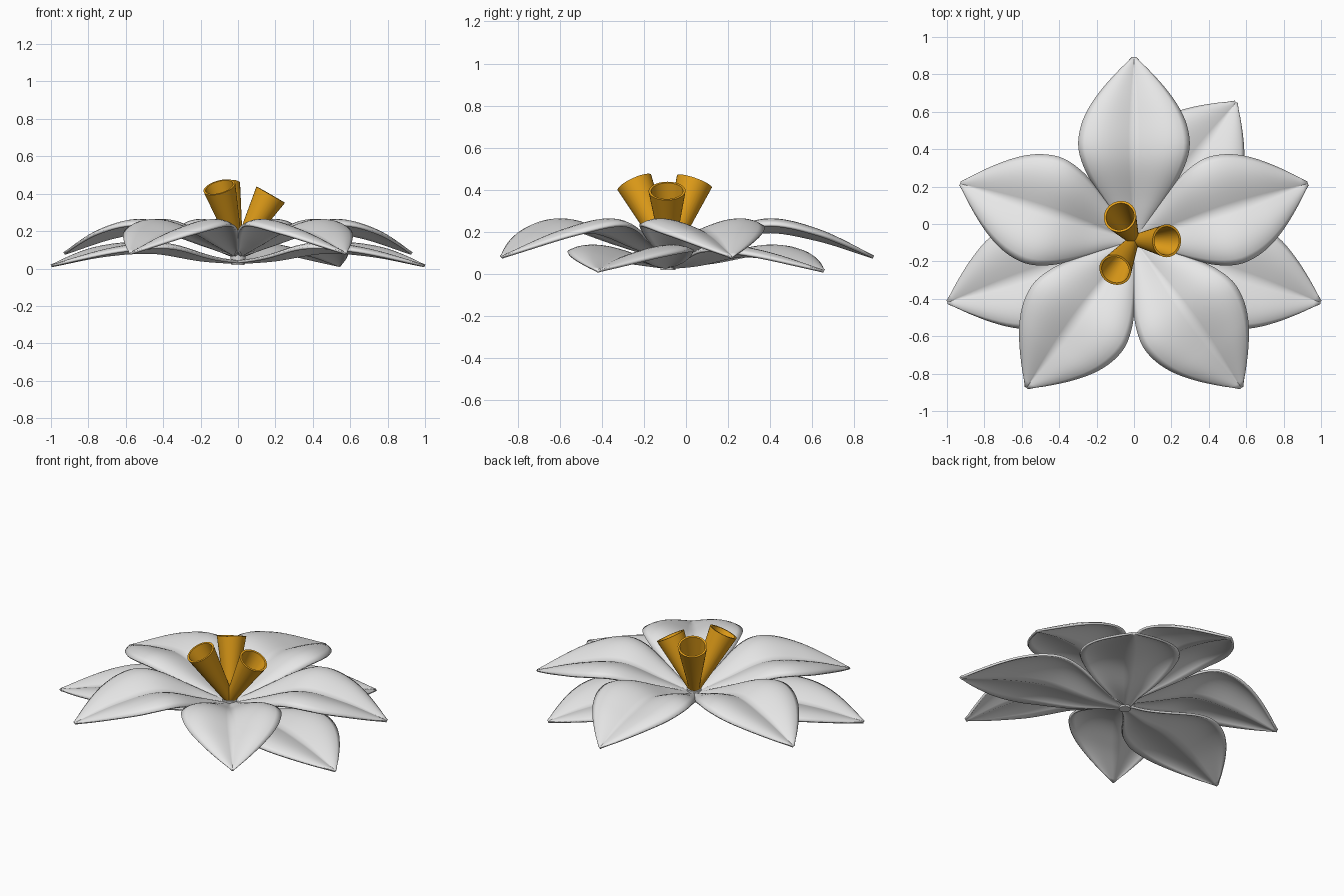
import bpy
import bmesh
import math
from mathutils import Vector, Matrix

old = bpy.data.objects.get("Cube")
if old:
    bpy.data.objects.remove(old)


def material(name, color):
    mat = bpy.data.materials.new(name)
    mat.use_nodes = True
    mat.diffuse_color = color
    bsdf = next(n for n in mat.node_tree.nodes if n.type == 'BSDF_PRINCIPLED')
    bsdf.inputs["Base Color"].default_value = color
    return mat


PETAL = material("petal white", (0.8, 0.8, 0.8, 1))
STAMEN = material("stamen orange", (0.8, 0.36, 0.01, 1))
CENTRE = Vector((0, -0.085, 0))


def curve_at(keys, t):
    """Smooth curve through (t, value) keys."""
    i = max(k for k in range(len(keys) - 1) if keys[k][0] <= t)
    (t0, a), (t1, b) = keys[i], keys[i + 1]

    def slope(k):
        lo, hi = keys[max(k - 1, 0)], keys[min(k + 1, len(keys) - 1)]
        return (hi[1] - lo[1]) / (hi[0] - lo[0])
    h = t1 - t0
    u = (t - t0) / h
    return ((1 + 2 * u) * (1 - u) ** 2 * a + u * (1 - u) ** 2 * h * slope(i)
            + u * u * (3 - 2 * u) * b + u * u * (u - 1) * h * slope(i + 1))


def finish(name, bm, mat, angle):
    bmesh.ops.recalc_face_normals(bm, faces=bm.faces[:])
    mesh = bpy.data.meshes.new(name)
    bm.to_mesh(mesh)
    bm.free()
    mesh.materials.append(mat)
    obj = bpy.data.objects.new(name, mesh)
    bpy.context.collection.objects.link(obj)
    bpy.ops.object.select_all(action='DESELECT')
    obj.select_set(True)
    bpy.context.view_layer.objects.active = obj
    bpy.ops.object.shade_smooth_by_angle(angle=math.radians(angle))
    return obj


# Half width of a petal along its length
WIDTH = [(0, .03), (.1, .075), (.2, .145), (.3, .212), (.4, .265), (.51, .295),
         (.62, .282), (.72, .24), (.82, .172), (.92, .085), (.975, .03), (1, .008)]
UPPER_RISE = [(0, .06), (.2, .125), (.46, .2), (.72, .165), (1, .08)]
LOWER_RISE = [(0, .03), (.2, .045), (.46, .085), (.72, .068), (1, .014)]


def petal(name, angle, length, rise, cup):
    """Cupped leaf shape with a central valley and rolled edges."""
    bm = bmesh.new()
    rows, half = 32, 9
    grid = []
    for i in range(rows + 1):
        t = i / rows
        w, z = curve_at(WIDTH, t), curve_at(rise, t)
        row = []
        for j in range(-half, half + 1):
            s = j / half
            lift = math.sin(math.pi * 0.67 * abs(s)) - 0.35 * abs(s) ** 6
            row.append(bm.verts.new((t * length, s * w, z + cup * w / 0.295 * lift)))
        grid.append(row)
    for a, b in zip(grid, grid[1:]):
        for j in range(2 * half):
            bm.faces.new((a[j], b[j], b[j + 1], a[j + 1]))
    place = Matrix.Translation(CENTRE) @ Matrix.Rotation(math.radians(angle), 4, 'Z')
    bm.transform(place)
    obj = finish(name, bm, PETAL, 50)
    solid = obj.modifiers.new("Thickness", 'SOLIDIFY')
    solid.thickness = 0.014
    solid.offset = 0


# Five upper petals
for k in range(5):
    petal(f"upper_petal_{k + 1}", 18 + 72 * k, 0.975, UPPER_RISE, 0.06)

# Three lower petals in the gaps
for name, angle, length in (("lower_petal_left", -18.5, 1.05),
                            ("lower_petal_back", 53.5, 0.915),
                            ("lower_petal_right", 198.5, 1.05)):
    petal(name, angle, length, LOWER_RISE, 0.05)


def stamen(name, rim):
    """Flared hollow tube from the flower's centre to its rim."""
    base = CENTRE + Vector((0, 0, 0.09))
    axis = Vector(rim) - base
    n = axis.length
    profile = [(0.028, 0), (0.088, n), (0.076, n), (0.035, n * 0.3)]
    bm = bmesh.new()
    sides = 32
    rings = []
    for r, z in profile:
        rings.append([bm.verts.new((r * math.cos(math.tau * k / sides),
                                    r * math.sin(math.tau * k / sides), z))
                      for k in range(sides)])
    for a, b in zip(rings, rings[1:]):
        for k in range(sides):
            m = (k + 1) % sides
            bm.faces.new((a[k], a[m], b[m], b[k]))
    bm.faces.new(rings[0])
    bm.faces.new(rings[-1])
    turn = axis.to_track_quat('Z', 'Y').to_matrix().to_4x4()
    bm.transform(Matrix.Translation(base) @ turn)
    finish(name, bm, STAMEN, 35)


stamen("stamen_back", (-0.075, 0.04, 0.44))
stamen("stamen_left", (0.175, -0.09, 0.395))
stamen("stamen_front", (-0.1, -0.245, 0.435))

# Small hub joining the petal bases
hub = bmesh.new()
bmesh.ops.create_cone(hub, cap_ends=True, segments=24, radius1=0.035, radius2=0.045,
                      depth=0.08, matrix=Matrix.Translation(CENTRE + Vector((0, 0, 0.06))))
finish("flower_hub", hub, PETAL, 35)
